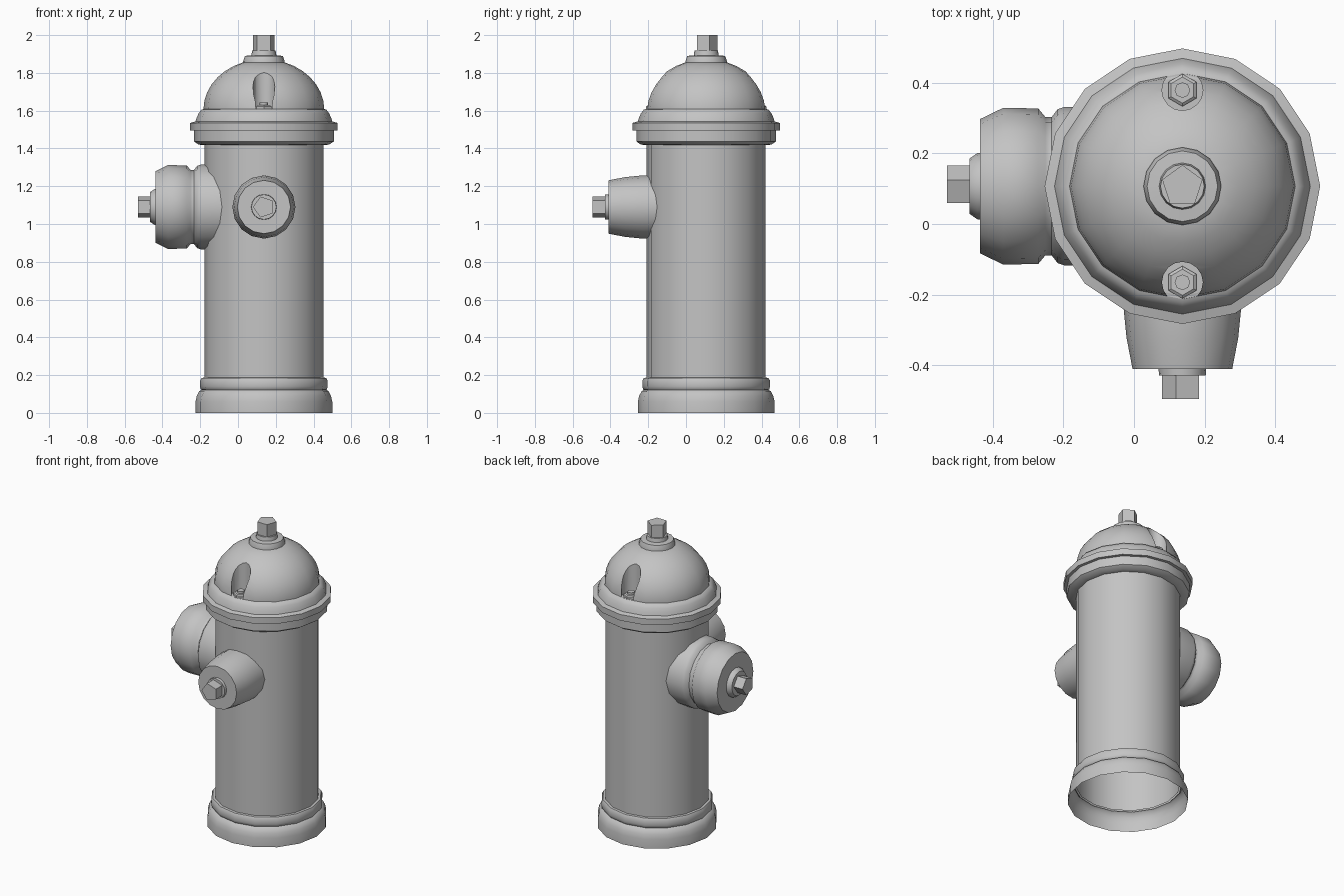
import bpy, bmesh, math
from mathutils import Matrix, Vector

cube = bpy.data.objects.get("Cube")
if cube:
    bpy.data.objects.remove(cube, do_unlink=True)

AXIS = Vector((0.137, 0.107, 0))      # centre line of the barrel
PORT_Z = Vector((0, 0, 1.09))

grey = bpy.data.materials.new("cast_grey")
grey.use_nodes = True
grey.diffuse_color = (0.55, 0.55, 0.55, 1)
grey.node_tree.nodes["Principled BSDF"].inputs["Base Color"].default_value = (0.55, 0.55, 0.55, 1)


def lathe(name, profile, sides=16, frame=None, phase=0.0, cap_start=False, cap_end=True):
    """Revolve (radius, height) points about the frame's z axis."""
    bm = bmesh.new()
    rings = []
    for r, h in profile:
        angles = [phase + math.tau * i / sides for i in range(sides)]
        rings.append([bm.verts.new((r * math.cos(a), r * math.sin(a), h)) for a in angles])
    for low, high in zip(rings, rings[1:]):
        for i in range(sides):
            j = (i + 1) % sides
            bm.faces.new((low[i], low[j], high[j], high[i]))
    if cap_start:
        bm.faces.new(rings[0][::-1])
    if cap_end:
        bm.faces.new(rings[-1])
    mesh = bpy.data.meshes.new(name)
    bm.to_mesh(mesh)
    bm.free()
    mesh.materials.append(grey)
    obj = bpy.data.objects.new(name, mesh)
    obj.matrix_world = frame or Matrix.Translation(AXIS)
    bpy.context.collection.objects.link(obj)
    return obj


def smooth(obj, degrees=50):
    bpy.ops.object.select_all(action='DESELECT')
    obj.select_set(True)
    bpy.context.view_layer.objects.active = obj
    bpy.ops.object.shade_smooth_by_angle(angle=math.radians(degrees))


def outward(direction):
    """Frame on the barrel axis whose z points out along a port."""
    z = Vector(direction)
    y = Vector((0, 0, -1))
    m = Matrix((y.cross(z), y, z)).transposed().to_4x4()
    return Matrix.Translation(AXIS + PORT_Z) @ m


# Barrel, open underneath
smooth(lathe("base_skirt", [(0.362, 0), (0.362, 0.06), (0.355, 0.09), (0.342, 0.115),
                            (0.33, 0.122)], cap_end=False))
smooth(lathe("base_ring", [(0.322, 0.115), (0.334, 0.125), (0.338, 0.14), (0.338, 0.17),
                           (0.33, 0.185), (0.315, 0.187)], cap_end=False))
smooth(lathe("barrel", [(0.315, 0.12), (0.315, 1.44)], cap_end=False))

# Flanges and the shoulder under the dome
smooth(lathe("lower_flange", [(0.31, 1.418), (0.345, 1.42), (0.37, 1.437), (0.37, 1.497)],
             cap_end=False))
smooth(lathe("upper_flange", [(0.36, 1.495), (0.39, 1.495), (0.39, 1.535), (0.362, 1.543),
                              (0.357, 1.56), (0.346, 1.585), (0.33, 1.606), (0.31, 1.61)],
             cap_end=False))

# Dome with two bolt pockets
steps = [math.radians(10 * i) for i in range(8)]
dome = lathe("dome", [(0.318, 1.58)] + [(0.32 * math.cos(a), 1.605 + 0.267 * math.sin(a))
                                        for a in steps], cap_start=True)
for side, label in ((-1, "front"), (1, "back")):
    spot = Matrix.Translation(AXIS + Vector((0, 0.272 * side, 0)))
    cutter = lathe(label + "_pocket_cutter", [(0.058, 1.609), (0.058, 1.95)], frame=spot,
                   cap_start=True)
    cutter.hide_render = True
    cutter.hide_viewport = True
    cut = dome.modifiers.new(label + "_pocket", 'BOOLEAN')
    cut.operation = 'DIFFERENCE'
    cut.solver = 'EXACT'
    cut.object = cutter
    smooth(lathe(label + "_bolt", [(0.046, 1.6), (0.046, 1.623), (0.037, 1.629)], 6, spot,
                 math.pi / 2), 20)
    smooth(lathe(label + "_bolt_stud", [(0.022, 1.62), (0.022, 1.643)], 8, spot))

# Bake the pockets, then remove the helpers
bpy.context.view_layer.update()
baked = bpy.data.meshes.new_from_object(dome.evaluated_get(bpy.context.evaluated_depsgraph_get()))
dome.modifiers.clear()
dome.data = baked
for label in ("front", "back"):
    bpy.data.objects.remove(bpy.data.objects[label + "_pocket_cutter"], do_unlink=True)
smooth(dome, 35)

# Top collar and five-sided operating nut
smooth(lathe("top_collar", [(0.11, 1.83), (0.11, 1.862), (0.1, 1.89), (0.066, 1.893),
                            (0.062, 1.918)]))
smooth(lathe("top_nut", [(0.06, 1.9), (0.06, 2.0)], 5, phase=math.pi / 2))

# Large port on the right
right = outward((-1, 0, 0))
smooth(lathe("right_port", [(0.224, 0.2), (0.224, 0.335), (0.218, 0.353), (0.196, 0.37),
                            (0.196, 0.388), (0.22, 0.408), (0.222, 0.507), (0.19, 0.573)],
             frame=right))
smooth(lathe("right_port_collar", [(0.094, 0.56), (0.094, 0.58), (0.078, 0.603)], frame=right))
smooth(lathe("right_port_nut", [(0.058, 0.59), (0.058, 0.667)], 5, right))

# Small port on the front
front = outward((0, -1, 0))
smooth(lathe("front_port", [(0.167, 0.25), (0.167, 0.34), (0.158, 0.43), (0.141, 0.518)],
             frame=front))
smooth(lathe("front_port_collar", [(0.068, 0.51), (0.066, 0.536)], frame=front))
smooth(lathe("front_port_nut", [(0.058, 0.53), (0.058, 0.602)], 5, front))
